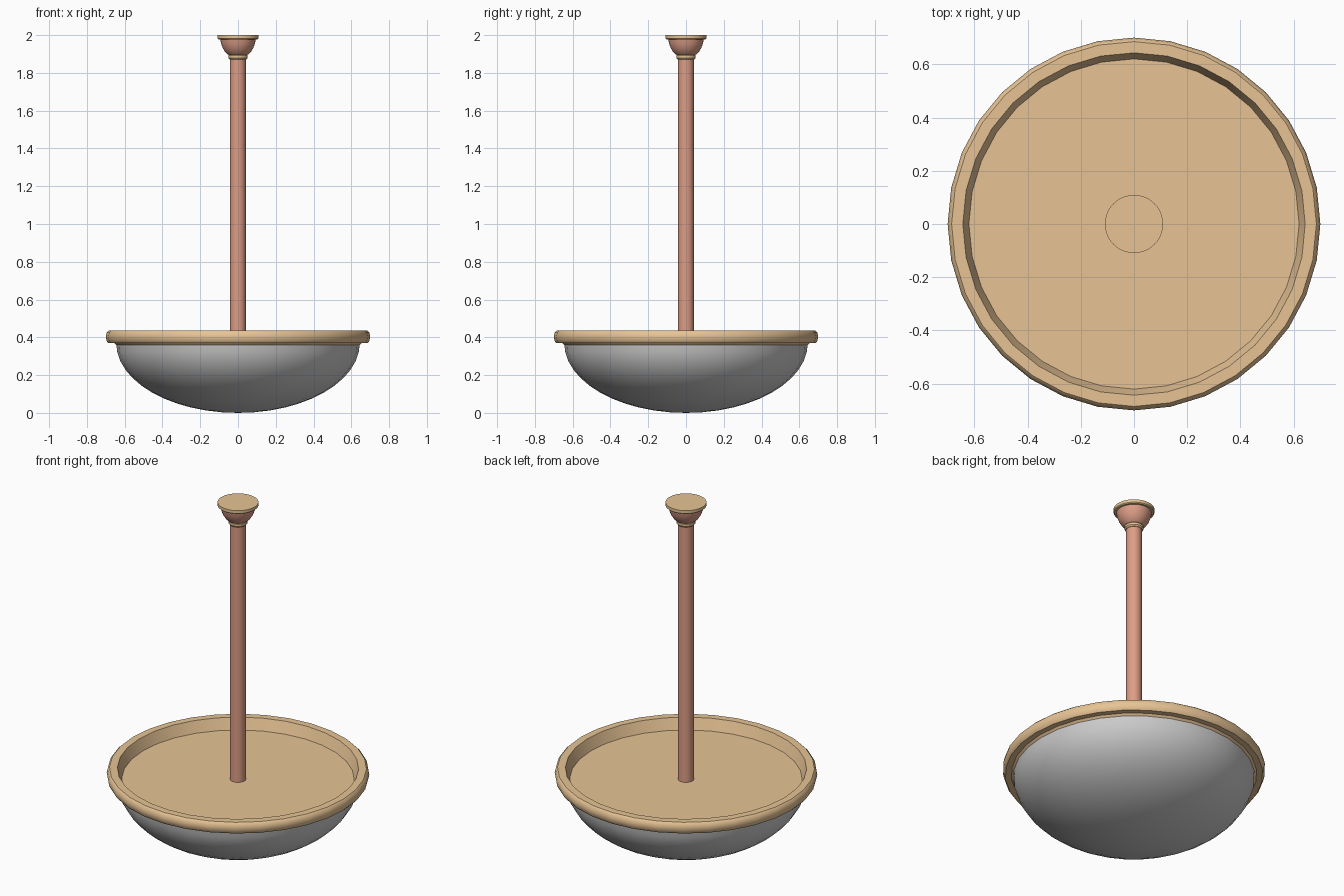
import bpy, bmesh, math
from math import sin, cos, pi

if "Cube" in bpy.data.objects:
    bpy.data.objects.remove(bpy.data.objects["Cube"])


def material(name, rgb):
    m = bpy.data.materials.new(name)
    m.diffuse_color = (*rgb, 1)
    m.use_nodes = True
    m.node_tree.nodes["Principled BSDF"].inputs["Base Color"].default_value = m.diffuse_color
    return m


BRASS = material("warm_brass", (0.80, 0.55, 0.30))
COPPER = material("copper_red", (0.72, 0.34, 0.24))


def lathe(name, profile, mat=None, sides=32, angle=35):
    """Spin an (r, z) profile around the z axis; r = 0 closes to a pole."""
    bm = bmesh.new()
    rings = []
    for r, z in profile:
        if r == 0:
            rings.append([bm.verts.new((0, 0, z))] * sides)
        else:
            rings.append([bm.verts.new((r * cos(2 * pi * i / sides), r * sin(2 * pi * i / sides), z))
                          for i in range(sides)])
    for a, b in zip(rings, rings[1:]):
        for i in range(sides):
            j = (i + 1) % sides
            bm.faces.new(list(dict.fromkeys((a[i], a[j], b[j], b[i]))))
    bmesh.ops.recalc_face_normals(bm, faces=bm.faces)
    mesh = bpy.data.meshes.new(name)
    bm.to_mesh(mesh)
    bm.free()
    ob = bpy.data.objects.new(name, mesh)
    bpy.context.collection.objects.link(ob)
    if mat:
        mesh.materials.append(mat)
    bpy.ops.object.select_all(action='DESELECT')
    ob.select_set(True)
    bpy.context.view_layer.objects.active = ob
    bpy.ops.object.shade_smooth_by_angle(angle=math.radians(angle))
    return ob


# Half-ellipsoid shade bowl
lathe("glass_bowl", [(0.645 * sin(t), 0.37 - 0.37 * cos(t))
                     for t in (pi / 2 * k / 12 for k in range(13))])

# Tray-like lid with a rounded outer rim and a sunken floor
lathe("rim_tray", [(0, 0.37), (0.62, 0.37), (0.643, 0.435), (0.685, 0.435), (0.695, 0.425),
                   (0.70, 0.403), (0.695, 0.38), (0.687, 0.37), (0.655, 0.37), (0.64, 0.355),
                   (0.0, 0.355)], BRASS)

# Hanging rod
lathe("rod", [(0, 0.365), (0.042, 0.365), (0.042, 1.88), (0, 1.88)], COPPER)

# Collar at the top of the rod
lathe("rod_collar", [(0, 1.872), (0.045, 1.872), (0.051, 1.88), (0.051, 1.892),
                     (0.046, 1.898), (0, 1.898)], BRASS)

# Flared ceiling cup
lathe("ceiling_cup", [(0, 1.895), (0.05, 1.895), (0.066, 1.908), (0.08, 1.93),
                      (0.09, 1.955), (0.094, 1.98), (0, 1.98)], COPPER)

# Ceiling plate
lathe("ceiling_plate", [(0, 1.978), (0.104, 1.978), (0.109, 1.983), (0.109, 2.0), (0, 2.0)],
      BRASS, sides=64)
